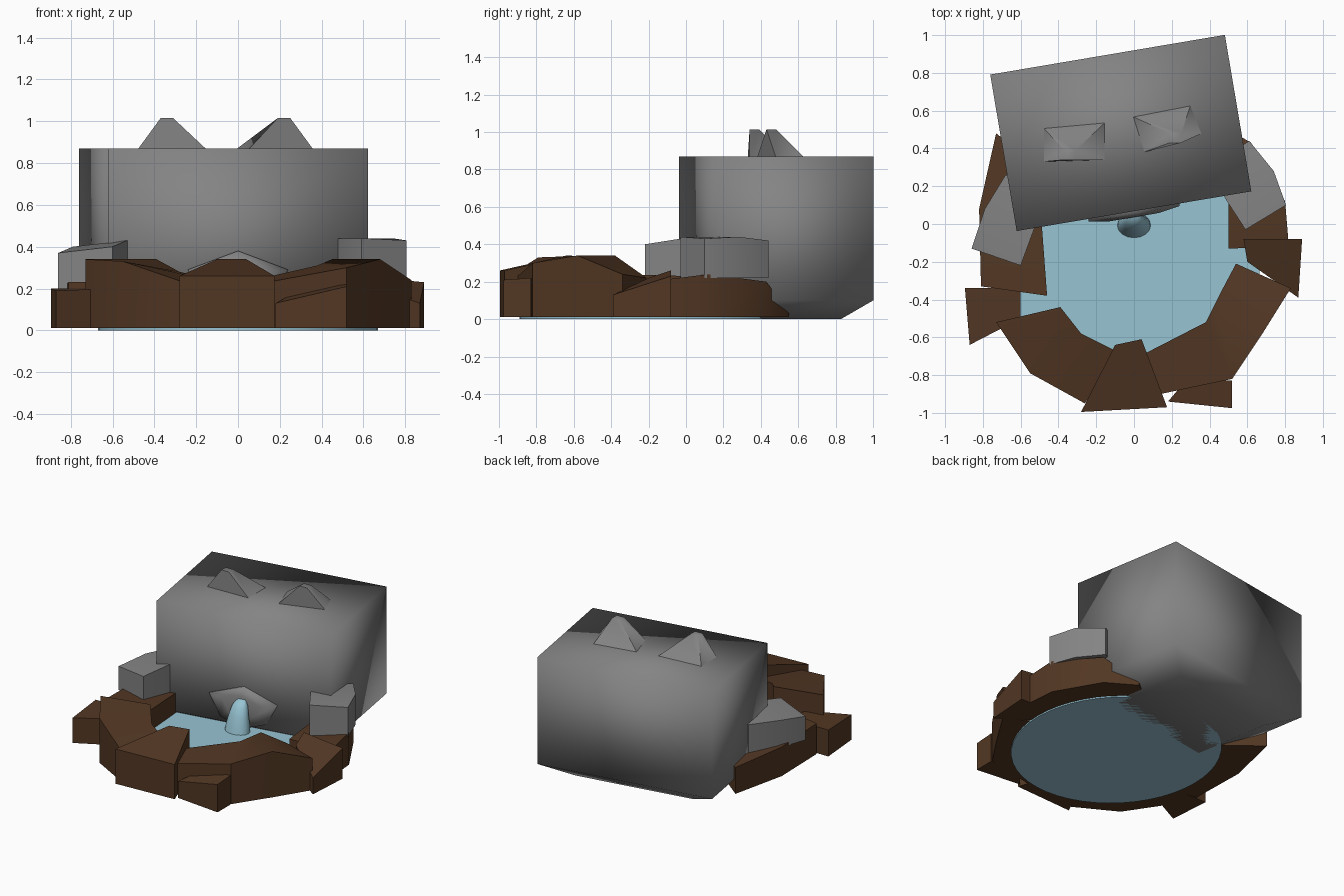
import bpy, bmesh, math
from mathutils import Matrix, Vector

if "Cube" in bpy.data.objects:
    bpy.data.objects.remove(bpy.data.objects["Cube"], do_unlink=True)


def material(name, rgb):
    m = bpy.data.materials.new(name)
    m.use_nodes = True
    m.diffuse_color = (*rgb, 1)
    m.node_tree.nodes["Principled BSDF"].inputs["Base Color"].default_value = (*rgb, 1)
    return m


GREY = material("grey stone", (0.23, 0.23, 0.23))
BROWN = material("brown stone", (0.085, 0.038, 0.017))
WATER = material("water blue", (0.31, 0.55, 0.65))


def finish(name, bm, mat, angle=None):
    """Turn a bmesh into a smooth shaded object, sharp above angle if given."""
    bmesh.ops.recalc_face_normals(bm, faces=bm.faces)
    mesh = bpy.data.meshes.new(name)
    bm.to_mesh(mesh)
    bm.free()
    mesh.materials.append(mat)
    ob = bpy.data.objects.new(name, mesh)
    bpy.context.collection.objects.link(ob)
    bpy.ops.object.select_all(action='DESELECT')
    ob.select_set(True)
    bpy.context.view_layer.objects.active = ob
    if angle is None:
        bpy.ops.object.shade_smooth()
    else:
        bpy.ops.object.shade_smooth_by_angle(angle=math.radians(angle))
    return ob


def loft(name, loops, mat, angle=None, matrix=None):
    """Skin a row of closed loops with equal point counts and cap both ends."""
    bm = bmesh.new()
    rings = [[bm.verts.new(p) for p in loop] for loop in loops]
    n = len(rings[0])
    for a, b in zip(rings, rings[1:]):
        for i in range(n):
            j = (i + 1) % n
            bm.faces.new((a[i], a[j], b[j], b[i]))
    bm.faces.new(rings[0])
    bm.faces.new(rings[-1])
    if matrix:
        bm.transform(matrix)
    return finish(name, bm, mat, angle)


def rect(w, d, z):
    return [(x * w / 2, y * d / 2, z) for x, y in ((-1, -1), (1, -1), (1, 1), (-1, 1))]


def ellipse(x, y, z, rx, ry, n=32):
    return [(x + rx * math.cos(math.tau * i / n), y + ry * math.sin(math.tau * i / n), z)
            for i in range(n)]


# Head block, turned a little, with a tapered underside
turn = Matrix.Translation((-0.07, 0.482, 0)) @ Matrix.Rotation(math.radians(9.6), 4, 'Z')
loft("head_block", [rect(0.84, 0.56, 0), rect(1.26, 0.84, 0.1), rect(1.26, 0.84, 0.87)],
     GREY, matrix=turn)


# Brow ridges: tents with a steep hollow front
def brow(name, corners, apex):
    bm = bmesh.new()
    fl, fr, br, bl = [bm.verts.new((x, y, 0.865)) for x, y in corners]
    ax, ay = apex
    front = [bm.verts.new((ax + s, ay, 1.015)) for s in (-0.03, 0.03)]
    back = [bm.verts.new((ax + s, ay + 0.05, 1.015)) for s in (-0.03, 0.03)]
    bm.faces.new((fl, front[0], back[0], bl))
    bm.faces.new((fr, br, back[1], front[1]))
    bm.faces.new((front[0], front[1], back[1], back[0]))
    bm.faces.new((bl, back[0], back[1], br))
    bm.faces.new((fl, bl, br, fr))
    face = bm.faces.new((fl, fr, front[1], front[0]))
    bmesh.ops.inset_region(bm, faces=[face], thickness=0.025, depth=-0.03)
    finish(name, bm, GREY, 60)


brow("right_brow", [(-0.48, 0.33), (-0.15, 0.34), (-0.15, 0.54), (-0.48, 0.51)], (-0.34, 0.34))
brow("left_brow", [(0.05, 0.38), (0.36, 0.48), (0.30, 0.63), (-0.01, 0.57)], (0.22, 0.43))

# Mouth lip: shallow diamond raised from the front wall
lip = [(-0.24, 0.29), (0, 0.38), (0.24, 0.29), (0.16, 0.14), (0, 0.08), (-0.16, 0.14)]
loft("mouth_lip", [[(x * s, 0.066 + 0.17 * x * s + y, 0.25 + (z - 0.25) * s) for x, z in lip]
                   for y, s in ((0.05, 1), (-0.012, 1), (-0.03, 0.55))], GREY)

# Water pool and spout
loft("pool_water", [ellipse(0, -0.18, z, 0.67, 0.71, 48) for z in (0, 0.09)], WATER, 40)
loft("water_spout", [ellipse(0, y, z, r, r * 0.75, 16) for y, z, r in
                     ((-0.01, 0.07, 0.09), (0.0, 0.13, 0.085), (0.01, 0.20, 0.07),
                      (0.025, 0.26, 0.055), (0.05, 0.30, 0.03))], WATER, 50)


# Stones: sections of (outer x, y, top), (inner x, y, top) skinned along the rim
def stone(name, sections, mat=BROWN, base=0.01, angle=35):
    loft(name, [[(*o[:2], base), o, i, (*i[:2], base)] for o, i in sections], mat, angle)


stone("front_stone", [((-0.28, -0.995, 0.26), (-0.10, -0.64, 0.34)),
                      ((0.175, -0.97, 0.26), (0.04, -0.61, 0.34))])
stone("front_right_stone", [((-0.73, -0.52, 0.34), (-0.39, -0.44, 0.34)),
                            ((-0.55, -0.79, 0.33), (-0.28, -0.58, 0.28)),
                            ((-0.26, -0.95, 0.23), (-0.08, -0.68, 0.23))])
stone("front_left_stone", [((0.14, -0.90, 0.23), (0.03, -0.70, 0.23)),
                           ((0.52, -0.82, 0.30), (0.38, -0.52, 0.31)),
                           ((0.68, -0.58, 0.34), (0.45, -0.38, 0.34)),
                           ((0.83, -0.34, 0.24), (0.54, -0.21, 0.22))])
stone("small_front_stone", [((0.18, -0.94, 0.13), (0.29, -0.81, 0.19)),
                            ((0.52, -0.975, 0.21), (0.52, -0.83, 0.22))])
stone("left_side_stone", [((0.87, -0.39, 0.13), (0.60, -0.20, 0.22)),
                          ((0.89, -0.08, 0.23), (0.58, -0.08, 0.26))])
stone("right_side_stone", [((-0.87, -0.64, 0.19), (-0.60, -0.50, 0.20)),
                           ((-0.895, -0.34, 0.20), (-0.60, -0.34, 0.20))])
stone("left_back_stone", [((0.82, -0.12, 0.21), (0.50, -0.13, 0.21)),
                          ((0.80, 0.12, 0.24), (0.50, 0.16, 0.24)),
                          ((0.62, 0.43, 0.20), (0.40, 0.34, 0.18)),
                          ((0.42, 0.55, 0.03), (0.34, 0.50, 0.03))])
stone("right_back_stone", [((-0.81, -0.33, 0.23), (-0.46, -0.38, 0.24)),
                           ((-0.82, 0.08, 0.22), (-0.49, 0.02, 0.23)),
                           ((-0.73, 0.48, 0.20), (-0.50, 0.30, 0.20))])

# Grey shoulder stones beside the head
stone("right_shoulder", [((-0.86, -0.13, 0.37), (-0.60, -0.22, 0.40)),
                         ((-0.79, 0.08, 0.40), (-0.53, -0.03, 0.43)),
                         ((-0.68, 0.26, 0.41), (-0.48, 0.16, 0.42))], GREY, 0.20, 60)
stone("left_shoulder", [((0.805, 0.10, 0.43), (0.59, -0.03, 0.44)),
                        ((0.74, 0.28, 0.44), (0.48, 0.14, 0.44)),
                        ((0.61, 0.44, 0.42), (0.45, 0.34, 0.42))], GREY, 0.22, 60)
